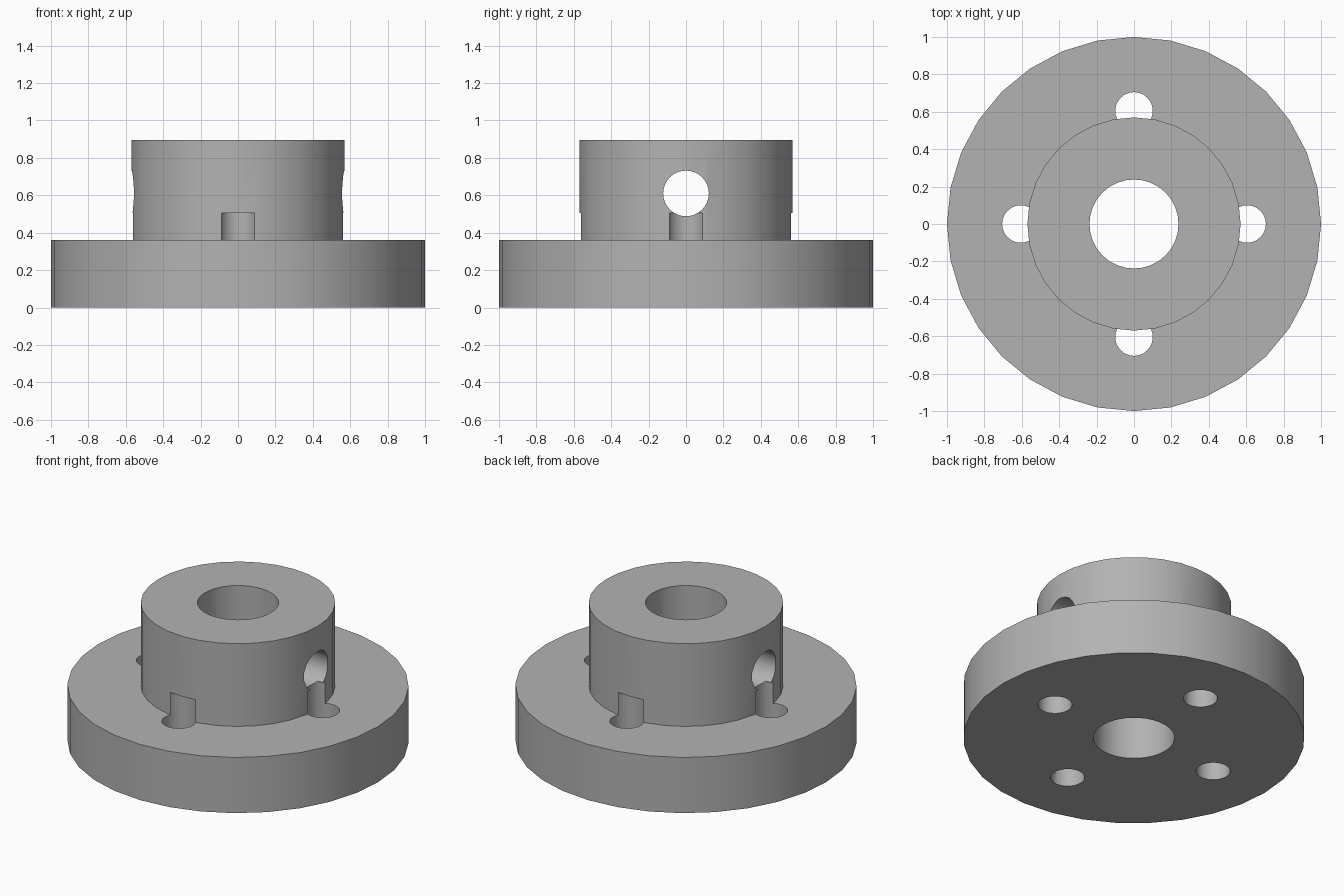
import bpy
import bmesh
from math import pi, radians
from mathutils import Matrix, Vector

if "Cube" in bpy.data.objects:
    bpy.data.objects.remove(bpy.data.objects["Cube"])

SIDES = 32
FLANGE_R, FLANGE_TOP = 1.0, 0.36
HUB_R, HUB_TOP = 0.57, 0.895
BORE_R = 0.238
BOLT_R, BOLT_CIRCLE, BOLT_TOP = 0.1, 0.605, 0.505
SET_SCREW_R, SET_SCREW_Z = 0.122, 0.61

metal = bpy.data.materials.new("plain grey")
metal.use_nodes = True
GREY = (0.45, 0.45, 0.45, 1)
metal.diffuse_color = GREY
metal.node_tree.nodes["Principled BSDF"].inputs["Base Color"].default_value = GREY


def make_object(name, bm):
    bmesh.ops.recalc_face_normals(bm, faces=bm.faces)
    mesh = bpy.data.meshes.new(name)
    bm.to_mesh(mesh)
    bm.free()
    mesh.materials.append(metal)
    obj = bpy.data.objects.new(name, mesh)
    bpy.context.collection.objects.link(obj)
    return obj


def add_cylinder(bm, radius, length, matrix):
    bmesh.ops.create_cone(bm, cap_ends=True, segments=SIDES, radius1=radius,
                          radius2=radius, depth=length, matrix=matrix)


# Flange and hub: one stepped profile turned about the bore
bm = bmesh.new()
profile = [(BORE_R, 0), (FLANGE_R, 0), (FLANGE_R, FLANGE_TOP),
           (HUB_R, FLANGE_TOP), (HUB_R, HUB_TOP), (BORE_R, HUB_TOP)]
verts = [bm.verts.new((r, 0, z)) for r, z in profile]
edges = [bm.edges.new((verts[i - 1], verts[i])) for i in range(len(verts))]
bmesh.ops.spin(bm, geom=verts + edges, cent=(0, 0, 0), axis=(0, 0, 1),
               angle=2 * pi, steps=SIDES, use_merge=True)
bmesh.ops.remove_doubles(bm, verts=bm.verts, dist=0.0001)
flanged_hub = make_object("flanged_hub", bm)

# Four bolt holes, cutting up into the foot of the hub
bm = bmesh.new()
depth = BOLT_TOP + 0.1
for i in range(4):
    centre = Matrix.Rotation(i * pi / 2, 4, "Z") @ Vector((BOLT_CIRCLE, 0, 0))
    centre.z = BOLT_TOP - depth / 2
    add_cylinder(bm, BOLT_R, depth, Matrix.Translation(centre))
bolt_cutter = make_object("bolt_hole_cutter", bm)

# Set screw hole across the hub
bm = bmesh.new()
add_cylinder(bm, SET_SCREW_R, 2 * FLANGE_R,
             Matrix.Translation((0, 0, SET_SCREW_Z)) @ Matrix.Rotation(pi / 2, 4, "Y"))
screw_cutter = make_object("set_screw_cutter", bm)

# Cut the holes, then drop the cutters
bpy.context.view_layer.objects.active = flanged_hub
flanged_hub.select_set(True)
for cutter in (bolt_cutter, screw_cutter):
    cutter.hide_render = True
    mod = flanged_hub.modifiers.new(cutter.name, "BOOLEAN")
    mod.operation = "DIFFERENCE"
    mod.solver = "EXACT"
    mod.object = cutter
    bpy.ops.object.modifier_apply(modifier=mod.name)
    bpy.data.objects.remove(cutter)

bpy.ops.object.shade_smooth_by_angle(angle=radians(30))
